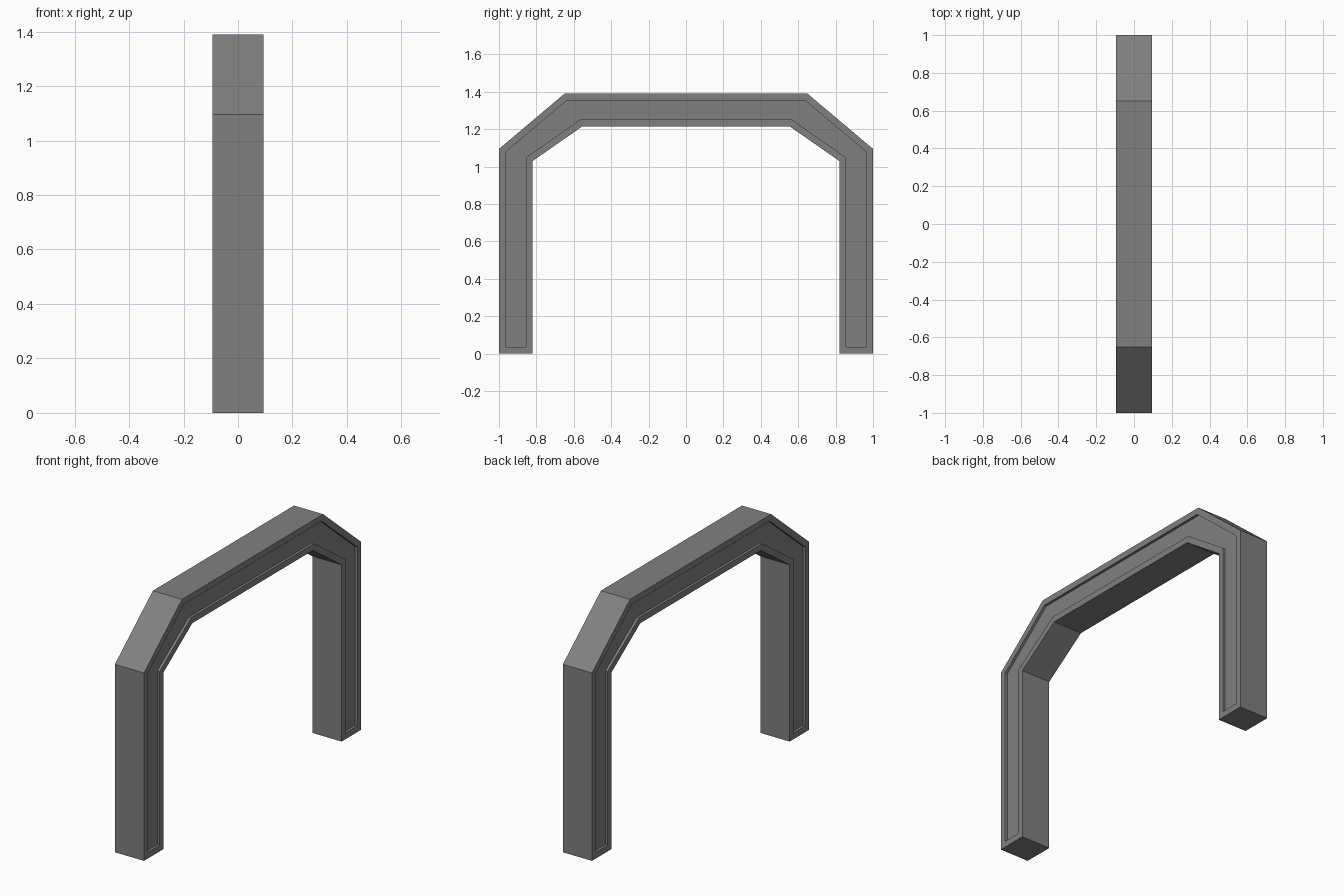
import bpy
import bmesh

cube = bpy.data.objects.get("Cube")
if cube:
    bpy.data.objects.remove(cube, do_unlink=True)

HALF_WIDTH = 0.094
RIM = 0.036
RECESS = 0.015

# Single grey finish
grey = bpy.data.materials.new("mid_grey")
grey.use_nodes = True
colour = (0.216, 0.216, 0.216, 1)
grey.diffuse_color = colour
grey.node_tree.nodes["Principled BSDF"].inputs["Base Color"].default_value = colour

# Half profile in y and z, from outer foot round to inner foot
outer = [(1, 0), (1, 1.095), (0.65, 1.39)]
inner = [(0.555, 1.215), (0.82, 1.03), (0.82, 0)]


def mirrored(points):
    return [(-y, z) for y, z in reversed(points)]


profile = outer + mirrored(outer) + mirrored(inner) + inner

# Extrude the arch across its width
bm = bmesh.new()
side = bm.faces.new([bm.verts.new((-HALF_WIDTH, y, z)) for y, z in profile])
extruded = bmesh.ops.extrude_face_region(bm, geom=[side], use_keep_orig=True)
moved = [v for v in extruded["geom"] if isinstance(v, bmesh.types.BMVert)]
bmesh.ops.translate(bm, verts=moved, vec=(2 * HALF_WIDTH, 0, 0))
bmesh.ops.recalc_face_normals(bm, faces=bm.faces)

# Sink a panel into each side, leaving a raised rim
bm.normal_update()
sides = [f for f in bm.faces if abs(f.normal.x) > 0.9]
bmesh.ops.inset_individual(bm, faces=sides, thickness=RIM, use_even_offset=True)
for face in sides:
    face.normal_update()
bmesh.ops.inset_individual(bm, faces=sides, thickness=0, depth=-RECESS)
bmesh.ops.remove_doubles(bm, verts=bm.verts, dist=0.0001)
bmesh.ops.recalc_face_normals(bm, faces=bm.faces)

mesh = bpy.data.meshes.new("arch_frame")
bm.to_mesh(mesh)
bm.free()
mesh.materials.append(grey)
arch = bpy.data.objects.new("arch_frame", mesh)
bpy.context.scene.collection.objects.link(arch)
